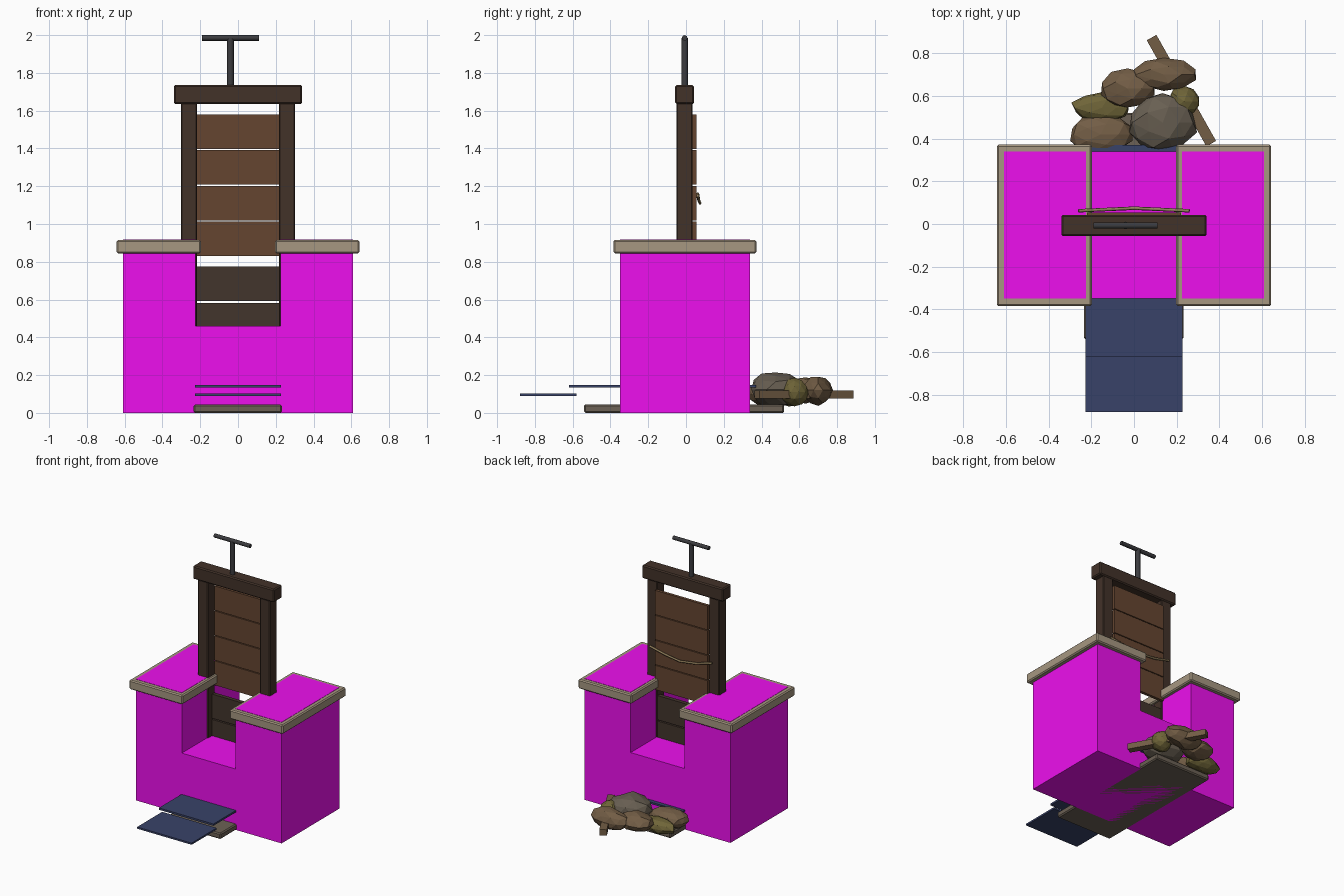
import bpy, bmesh, math, random
from mathutils import Vector

if "Cube" in bpy.data.objects:
    bpy.data.objects.remove(bpy.data.objects["Cube"])

random.seed(4)


def material(name, r, g, b):
    m = bpy.data.materials.new(name)
    m.diffuse_color = (r, g, b, 1)
    m.use_nodes = True
    m.node_tree.nodes["Principled BSDF"].inputs["Base Color"].default_value = m.diffuse_color
    return m


MAGENTA = material("wall", 0.85, 0.005, 0.85)
STONE = material("stone", 0.38, 0.31, 0.22)
BED = material("bed", 0.15, 0.12, 0.09)
TIMBER = material("dark_timber", 0.055, 0.032, 0.022)
PLANK = material("plank", 0.13, 0.06, 0.03)
WET = material("wet_plank", 0.055, 0.035, 0.025)
IRON = material("iron", 0.045, 0.045, 0.05)
WATER = material("water", 0.04, 0.055, 0.14)
ROPE = material("rope", 0.30, 0.22, 0.11)
BROWN = material("debris_brown", 0.17, 0.11, 0.06)
OLIVE = material("debris_olive", 0.16, 0.13, 0.04)
GREY = material("debris_grey", 0.14, 0.115, 0.085)


def finish(name, bm, mat):
    bmesh.ops.recalc_face_normals(bm, faces=bm.faces)
    me = bpy.data.meshes.new(name)
    bm.to_mesh(me)
    bm.free()
    me.materials.append(mat)
    ob = bpy.data.objects.new(name, me)
    bpy.context.collection.objects.link(ob)
    return ob


def box(name, x, y, z, mat, bevel=0.0):
    bm = bmesh.new()
    bmesh.ops.create_cube(bm, size=1)
    for v in bm.verts:
        v.co = [(a + b) / 2 + c * (b - a) for c, (a, b) in zip(v.co, (x, y, z))]
    ob = finish(name, bm, mat)
    if bevel:
        mod = ob.modifiers.new("bevel", "BEVEL")
        mod.width, mod.segments = bevel, 1
    return ob


def tube(name, pts, radius, mat, res=2):
    cu = bpy.data.curves.new(name, "CURVE")
    cu.dimensions = "3D"
    cu.bevel_depth, cu.bevel_resolution, cu.use_fill_caps = radius, res, True
    sp = cu.splines.new("POLY")
    sp.points.add(len(pts) - 1)
    for p, co in zip(sp.points, pts):
        p.co = (*co, 1)
    cu.materials.append(mat)
    ob = bpy.data.objects.new(name, cu)
    bpy.context.collection.objects.link(ob)
    return ob


# U-shaped masonry: notched profile extruded along y
profile = [(-.61, 0), (.61, 0), (.61, .917), (.225, .917),
           (.225, .46), (-.225, .46), (-.225, .917), (-.61, .917)]
bm = bmesh.new()
face = bm.faces.new([bm.verts.new((x, -.35, z)) for x, z in profile])
ext = bmesh.ops.extrude_face_region(bm, geom=[face])
bmesh.ops.translate(bm, vec=(0, .69, 0),
                    verts=[g for g in ext["geom"] if isinstance(g, bmesh.types.BMVert)])
finish("masonry_walls", bm, MAGENTA)

# Pier caps, gate posts
for side, s in (("left", -1), ("right", 1)):
    box("cap_" + side, sorted((s * .197, s * .643)), (-.385, .372), (.845, .915), STONE, .008)
    box("gate_post_" + side, sorted((s * .217, s * .302)), (-.05, .035), (.40, 1.64), TIMBER, .006)

# Channel bed and water sheets
box("channel_bed", (-.235, .232), (-.54, .52), (0, .045), BED, .008)
box("upper_water", (-.228, .228), (-.62, .37), (.134, .148), WATER)
box("lower_water", (-.228, .228), (-.88, -.58), (.09, .103), WATER)

# Gate head beam and lifting handle
box("head_beam", (-.34, .34), (-.057, .043), (1.635, 1.735), TIMBER, .008)
tube("handle_stem", [(-.04, -.007, 1.72), (-.04, -.007, 1.985)], .018, IRON)
tube("handle_bar", [(-.19, -.007, 1.985), (.11, -.007, 1.985)], .015, IRON)

# Raised gate planks and wet lower planks
for i in range(4):
    z = .83 + i * .189
    box(f"gate_plank_{i}", (-.22, .22), (.033, .055), (z, z + .183), PLANK)
box("lower_plank_0", (-.225, .225), (0, .03), (.40, .583), WET)
box("lower_plank_1", (-.225, .225), (0, .03), (.592, .775), WET)

# Sagging rope behind the gate
tube("rope", [(-.26, .062, 1.16), (-.13, .068, 1.125), (0, .074, 1.11),
              (.13, .068, 1.125), (.26, .062, 1.15)], .008, ROPE, 1)

# Debris heap: squashed low-poly lumps (centre, radii)
lumps = [
    ((-.155, .42, .10), (.155, .10, .07), BROWN),
    ((.135, .475, .125), (.165, .145, .095), GREY),
    ((-.15, .545, .09), (.145, .075, .06), OLIVE),
    ((-.03, .635, .12), (.13, .095, .07), BROWN),
    ((.14, .70, .12), (.155, .08, .08), BROWN),
    ((.235, .575, .11), (.08, .075, .075), OLIVE),
]
for i, (c, r, mat) in enumerate(lumps):
    bm = bmesh.new()
    bmesh.ops.create_icosphere(bm, subdivisions=2, radius=1)
    for v in bm.verts:
        k = random.uniform(.88, 1.04)
        v.co = Vector([c[j] + v.co[j] * r[j] * k for j in range(3)])
    finish(f"debris_lump_{i}", bm, mat)

# Driftwood board under the heap
board = box("drift_board", (-.285, .285), (-.026, .026), (-.022, .022), BROWN)
board.location = (.222, .625, .097)
board.rotation_euler.z = math.atan2(-.48, .27)
